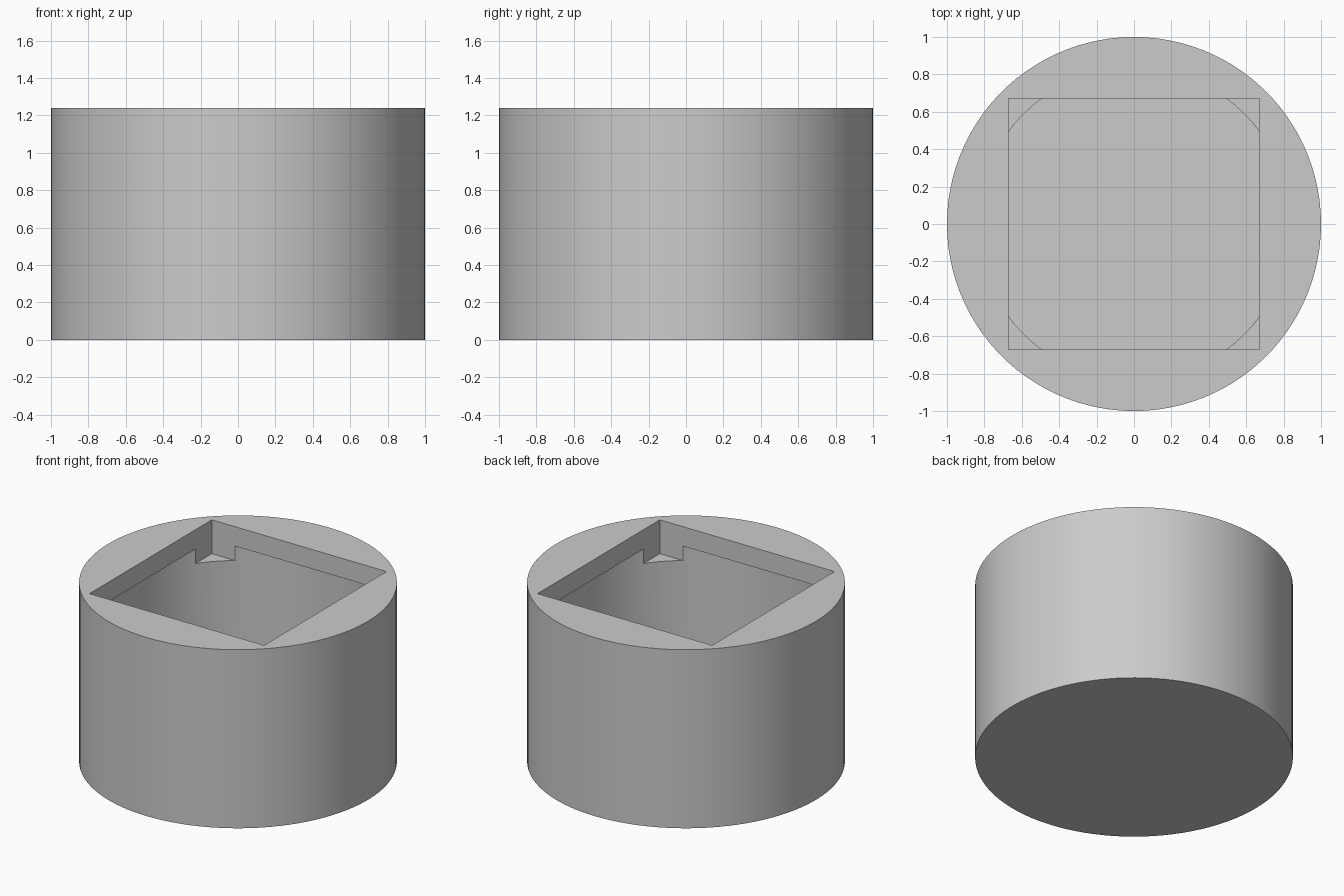
import bpy

if "Cube" in bpy.data.objects:
    bpy.data.objects.remove(bpy.data.objects["Cube"])

HEIGHT = 1.24
SIDES = 100


def cylinder(name, radius, z0, z1):
    bpy.ops.mesh.primitive_cylinder_add(vertices=SIDES, radius=radius, depth=z1 - z0,
                                        location=(0, 0, (z0 + z1) / 2))
    obj = bpy.context.object
    obj.name = name
    return obj


def cut(target, cutter):
    mod = target.modifiers.new(cutter.name, 'BOOLEAN')
    mod.operation = 'DIFFERENCE'
    mod.solver = 'EXACT'
    mod.object = cutter
    bpy.context.view_layer.objects.active = target
    bpy.ops.object.modifier_apply(modifier=mod.name)
    bpy.data.objects.remove(cutter, do_unlink=True)


# Round solid body
body = cylinder("round_housing", 1.0, 0, HEIGHT)

# Round inner chamber, wider than the square opening along its sides
cut(body, cylinder("chamber", 0.833, 0.15, 1.105))

# Square opening in the top, leaving a small ledge in each corner
bpy.ops.mesh.primitive_cube_add(size=1, location=(0, 0, 1.005 + 0.25))
opening = bpy.context.object
opening.name = "square_opening"
opening.scale = (1.342, 1.342, 0.5)
bpy.ops.object.transform_apply(location=False, rotation=False, scale=True)
cut(body, opening)

# Plain grey finish
grey = bpy.data.materials.new("light_grey")
grey.diffuse_color = (0.6, 0.6, 0.6, 1)
grey.use_nodes = True
grey.node_tree.nodes["Principled BSDF"].inputs["Base Color"].default_value = grey.diffuse_color
body.data.materials.clear()
body.data.materials.append(grey)

# Smooth walls with crisp rims
bpy.ops.object.select_all(action='DESELECT')
body.select_set(True)
bpy.context.view_layer.objects.active = body
bpy.ops.object.shade_smooth_by_angle(angle=0.5)
